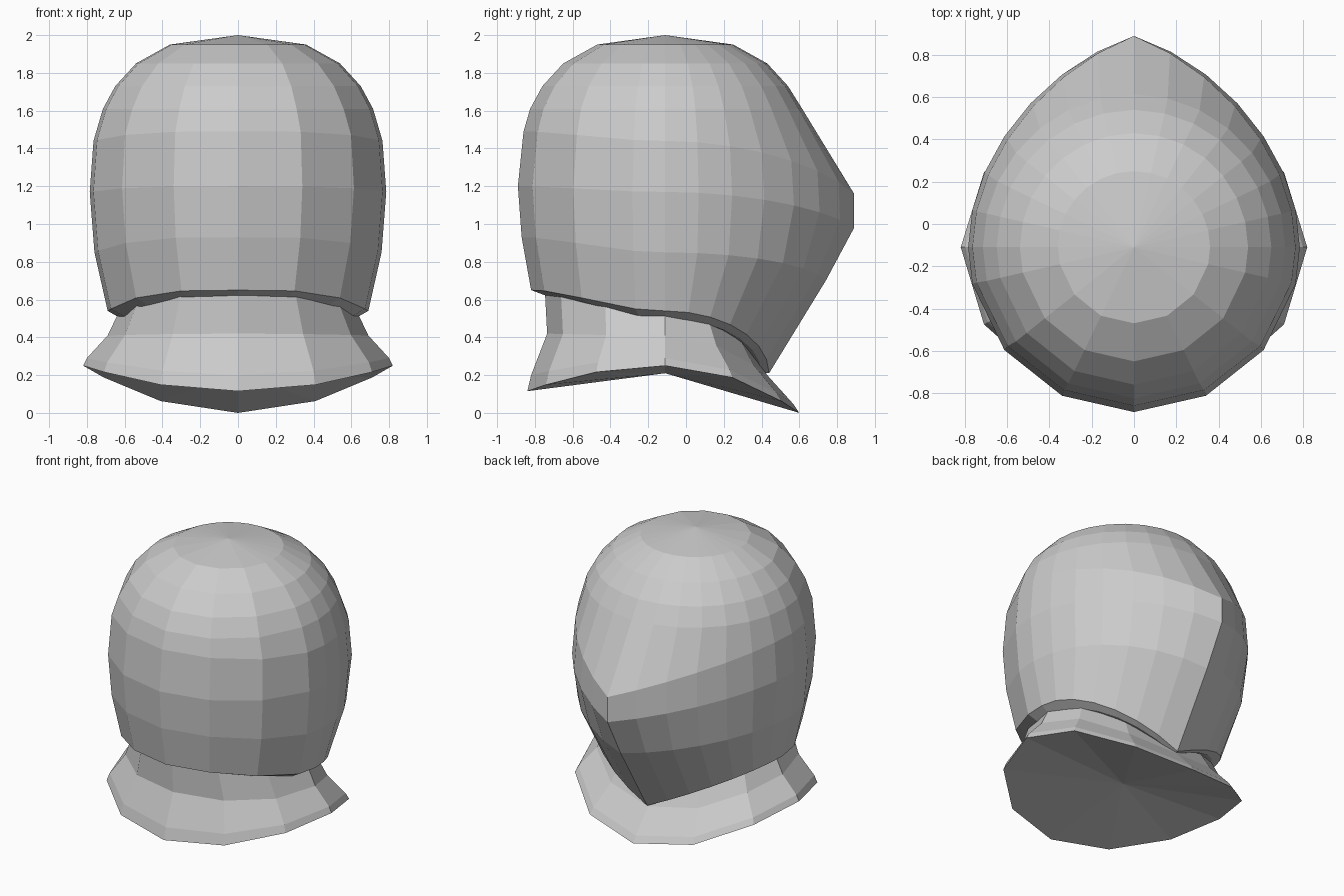
import bpy, bmesh, math

if "Cube" in bpy.data.objects:
    bpy.data.objects.remove(bpy.data.objects["Cube"])

CY = -0.11  # vertical axis of the helmet

steel = bpy.data.materials.new("steel_grey")
steel.diffuse_color = (0.6, 0.6, 0.6, 1)
steel.use_nodes = True
steel.node_tree.nodes["Principled BSDF"].inputs["Base Color"].default_value = steel.diffuse_color


def ring(angles, front, side, point, front_pow, back_weight):
    """Closed ring: front=(y,z), side=(half width,z), point=(y,z) at the back tip.
    angles run from the front (0) to the back (180) on one side."""
    (yf, zf), (xs, zs), (yp, zp) = front, side, point
    rf, rp = CY - yf, yp - CY
    base = min(rf, rp)
    half = []
    for a in angles:
        t = math.radians(a)
        c, s = abs(math.sin(t)), -math.cos(t)
        if s <= 0:
            y = CY + rf * s
            z = zf + (zs - zf) * c ** front_pow
        else:
            y = CY + base * s + (rp - base) * (1 - c) ** 1.15
            z = zs + (zp - zs) * back_weight(c)
        half.append((xs * math.sin(t), y, z))
    return half + [(-x, y, z) for x, y, z in half[-2:0:-1]]


def loft(name, rings, top, bottom):
    """Skin the rings and close both ends with fans."""
    bm = bmesh.new()
    rows = [[bm.verts.new(p) for p in r] for r in rings]
    n = len(rows[0])
    for a, b in zip(rows, rows[1:]):
        for i in range(n):
            j = (i + 1) % n
            bm.faces.new((a[i], a[j], b[j], b[i]))
    for row, z in ((rows[0], top), (rows[-1], bottom)):
        pole = bm.verts.new((0, CY, z))
        for i in range(n):
            bm.faces.new((row[i], row[(i + 1) % n], pole))
    bmesh.ops.recalc_face_normals(bm, faces=bm.faces[:])
    me = bpy.data.meshes.new(name)
    bm.to_mesh(me)
    bm.free()
    me.materials.append(steel)
    ob = bpy.data.objects.new(name, me)
    bpy.context.collection.objects.link(ob)
    return ob


# Helmet: broad facets on the front half, finer ones towards the pointed visor
step = 360 / 14
helmet_angles = [0, step, 2 * step, 3 * step] + [90 + k * 90 / 7 for k in range(8)]
helmet_levels = [
    ((-0.47, 1.95), (0.36, 1.95), (0.25, 1.95)),
    ((-0.65, 1.85), (0.54, 1.85), (0.43, 1.85)),
    ((-0.76, 1.73), (0.65, 1.73), (0.54, 1.73)),
    ((-0.825, 1.61), (0.715, 1.61), (0.615, 1.61)),
    ((-0.86, 1.49), (0.765, 1.44), (0.89, 1.16)),
    ((-0.89, 1.20), (0.785, 1.17), (0.89, 0.98)),
    ((-0.87, 0.93), (0.76, 0.85), (0.74, 0.70)),
    ((-0.82, 0.65), (0.69, 0.54), (0.44, 0.21)),
    ((-0.74, 0.62), (0.62, 0.50), (0.40, 0.21)),  # inner edge of the rim
]
loft("helmet_shell",
     [ring(helmet_angles, *lv, 4, lambda c: 1 - c) for lv in helmet_levels],
     2.0, 0.48)

# Neck collar: twelve-sided, flaring and dipping front and back
collar_angles = [k * 30 for k in range(7)]
collar_levels = [
    ((-0.75, 0.70), (0.59, 0.62), (0.30, 0.42)),
    ((-0.735, 0.42), (0.69, 0.41), (0.43, 0.20)),
    ((-0.82, 0.20), (0.80, 0.29), (0.57, 0.045)),
    ((-0.84, 0.115), (0.82, 0.25), (0.60, 0.0)),
]
loft("neck_collar",
     [ring(collar_angles, *lv, 2, lambda c: 1 - c * c) for lv in collar_levels],
     0.6, 0.21)
